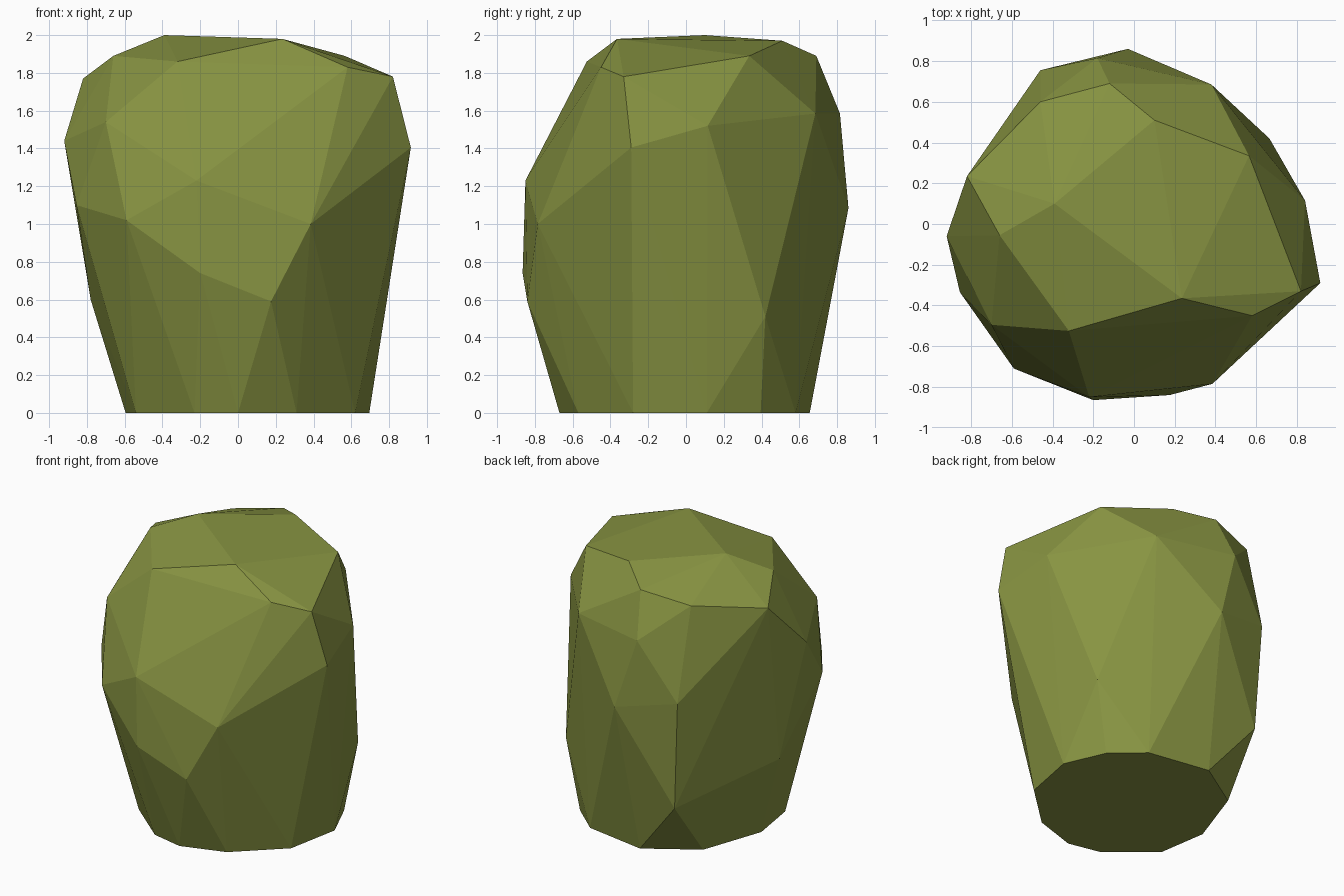
import bpy
import bmesh

# Base outline on the ground (x, y)
BASE = [(-0.09, 0.655), (-0.44, 0.433), (-0.595, -0.01), (-0.54, -0.36),
        (-0.23, -0.62), (0.0, -0.67), (0.31, -0.57), (0.62, -0.28),
        (0.695, 0.11), (0.57, 0.395), (0.36, 0.58)]

# Chiselled corners, from low to high (x, y, z)
LOWER = [(-0.42, 0.73, 0.405), (0.665, 0.42, 0.51), (0.175, -0.84, 0.59),
         (-0.78, 0.05, 0.60), (-0.20, -0.865, 0.74)]
MIDDLE = [(0.385, -0.785, 1.0), (-0.59, -0.71, 1.02), (-0.03, 0.86, 1.085),
          (-0.855, -0.335, 1.10), (-0.46, 0.755, 1.18), (-0.22, -0.85, 1.23),
          (0.915, -0.29, 1.405), (-0.92, -0.06, 1.44), (0.84, 0.115, 1.52),
          (-0.70, -0.495, 1.54), (0.38, 0.685, 1.585), (-0.18, 0.815, 1.585)]
CROWN = [(-0.82, 0.235, 1.77), (0.82, -0.33, 1.78), (-0.46, 0.60, 1.83),
         (0.58, -0.45, 1.83), (-0.32, -0.525, 1.86), (-0.66, -0.055, 1.89),
         (-0.12, 0.69, 1.89), (0.565, 0.335, 1.89), (0.10, 0.51, 1.97),
         (0.235, -0.365, 1.98), (-0.39, 0.10, 2.0)]

# Faceted boulder: convex hull around the corners
bm = bmesh.new()
for p in [(x, y, 0) for x, y in BASE] + LOWER + MIDDLE + CROWN:
    bm.verts.new(p)
hull = bmesh.ops.convex_hull(bm, input=bm.verts[:])
loose = [v for v in bm.verts if not v.link_faces]
bmesh.ops.delete(bm, geom=loose, context='VERTS')
bmesh.ops.recalc_face_normals(bm, faces=bm.faces[:])

mesh = bpy.data.meshes.new("boulder")
bm.to_mesh(mesh)
bm.free()

# Single olive colour, flat faces
olive = bpy.data.materials.new("olive_green")
olive.diffuse_color = (0.245, 0.295, 0.054, 1)
mesh.materials.append(olive)
boulder = bpy.data.objects.new("boulder", mesh)
bpy.context.collection.objects.link(boulder)
